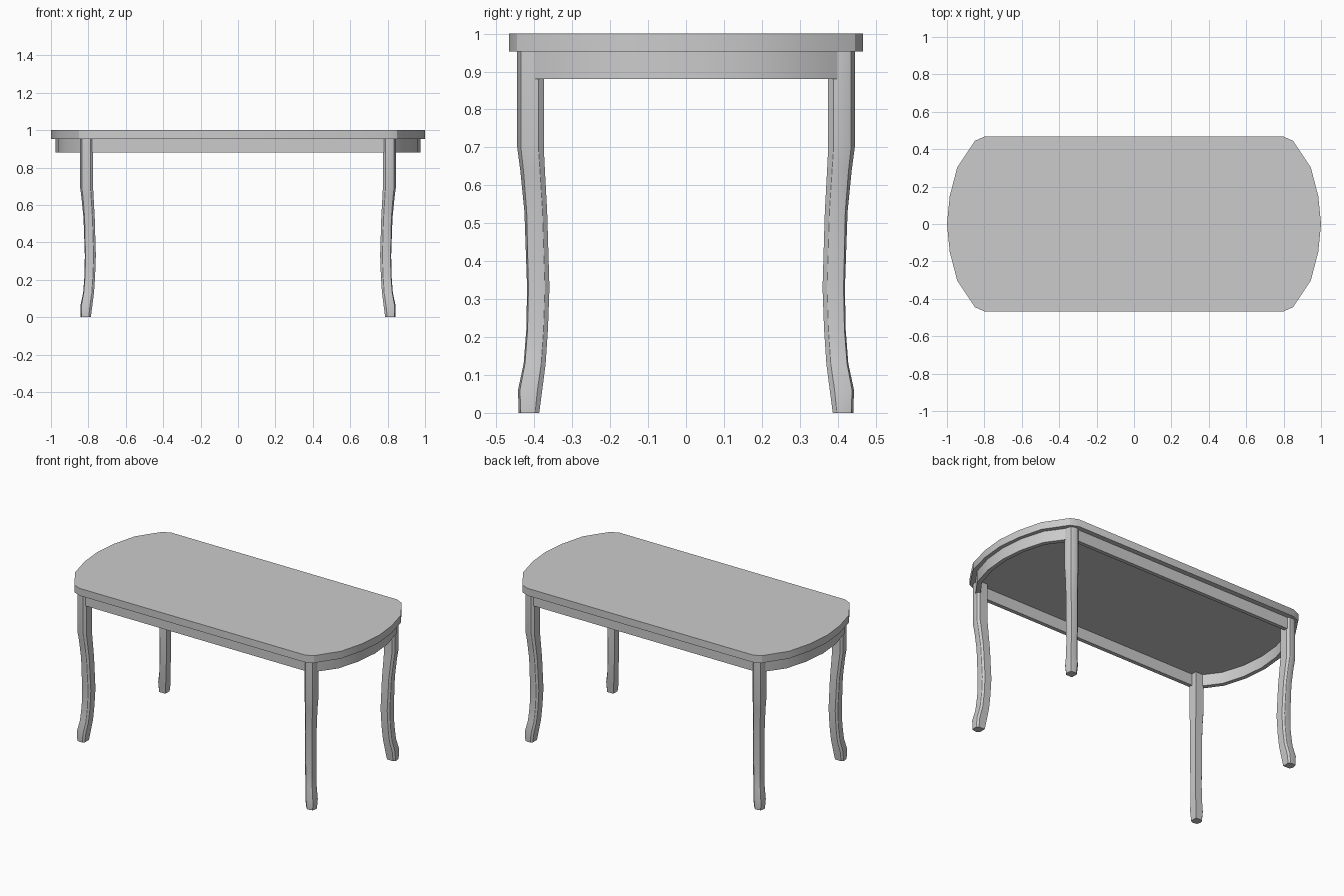
import bpy, bmesh

if "Cube" in bpy.data.objects:
    bpy.data.objects.remove(bpy.data.objects["Cube"])


def make_object(name, rings, closed=False):
    """Loft equal-length vertex rings; cap the ends unless closed."""
    bm = bmesh.new()
    loops = [[bm.verts.new(p) for p in ring] for ring in rings]
    n = len(loops[0])
    for a, b in zip(loops, loops[1:]):
        for i in range(n):
            j = (i + 1) % n
            bm.faces.new((a[i], a[j], b[j], b[i]))
    bm.faces.new(loops[0])
    bm.faces.new(loops[-1])
    bmesh.ops.recalc_face_normals(bm, faces=bm.faces)
    me = bpy.data.meshes.new(name)
    bm.to_mesh(me)
    bm.free()
    ob = bpy.data.objects.new(name, me)
    bpy.context.collection.objects.link(ob)
    return ob


def smooth(ob, angle=0.5):
    bpy.ops.object.select_all(action='DESELECT')
    ob.select_set(True)
    bpy.context.view_layer.objects.active = ob
    bpy.ops.object.shade_smooth_by_angle(angle=angle)


# Table top: straight long sides with bowed ends
end = [(0.80, 0.467), (0.85, 0.445), (0.945, 0.303), (0.985, 0.15), (1.0, 0)]
right = end + [(x, -y) for x, y in end[-2::-1]]
outline = right + [(-x, -y) for x, y in right]
top = make_object("table_top", [[(x, y, z) for x, y in outline] for z in (0.953, 1.0)])
smooth(top)

# Aprons: straight rails on the long sides, bowed rails at the ends
Z0, Z1 = 0.88, 0.953
bow = [(0.845, 0.40), (0.92, 0.295), (0.962, 0.15), (0.976, 0)]
bow = bow + [(x, -y) for x, y in bow[-2::-1]]
T = 0.025
for s, side in ((1, "right"), (-1, "left")):
    rings = [[(s * x, y, Z0), (s * x, y, Z1),
              (s * (x - T), y * 0.96, Z1), (s * (x - T), y * 0.96, Z0)] for x, y in bow]
    smooth(make_object(side + "_end_apron", rings))
for s, side in ((-1, "front"), (1, "back")):
    make_object(side + "_apron", [[(x, s * 0.435, Z0), (x, s * 0.435, Z1),
                                   (x, s * 0.41, Z1), (x, s * 0.41, Z0)]
                                  for x in (-0.80, 0.80)])

# Cabriole legs: height, inner and outer offset, outer corner sharpness
LEG = [(0.953, 0.375, 0.445, 0.86), (0.70, 0.375, 0.445, 0.86),
       (0.64, 0.372, 0.437, 0.87), (0.53, 0.366, 0.426, 0.90),
       (0.33, 0.360, 0.419, 0.94), (0.22, 0.364, 0.421, 0.94),
       (0.13, 0.370, 0.428, 0.94), (0.06, 0.379, 0.443, 0.92),
       (0.0, 0.387, 0.441, 0.90)]


def leg_ring(sx, sy, z, a, b, k):
    # square section with rounded sides and a ridge on the outer corner
    uv = [(0, 0), (0.80, 0), (0.97, 0.2), (1, 0.5), (k, k), (0.5, 1), (0.2, 0.97), (0, 0.80)]
    w = b - a
    return [(sx * (0.40 + a + u * w), sy * (a + v * w), z) for u, v in uv]


for sy, depth in ((-1, "front"), (1, "back")):
    for sx, side in ((-1, "left"), (1, "right")):
        leg = make_object(f"{depth}_{side}_leg", [leg_ring(sx, sy, *row) for row in LEG])
        smooth(leg, 0.6)
